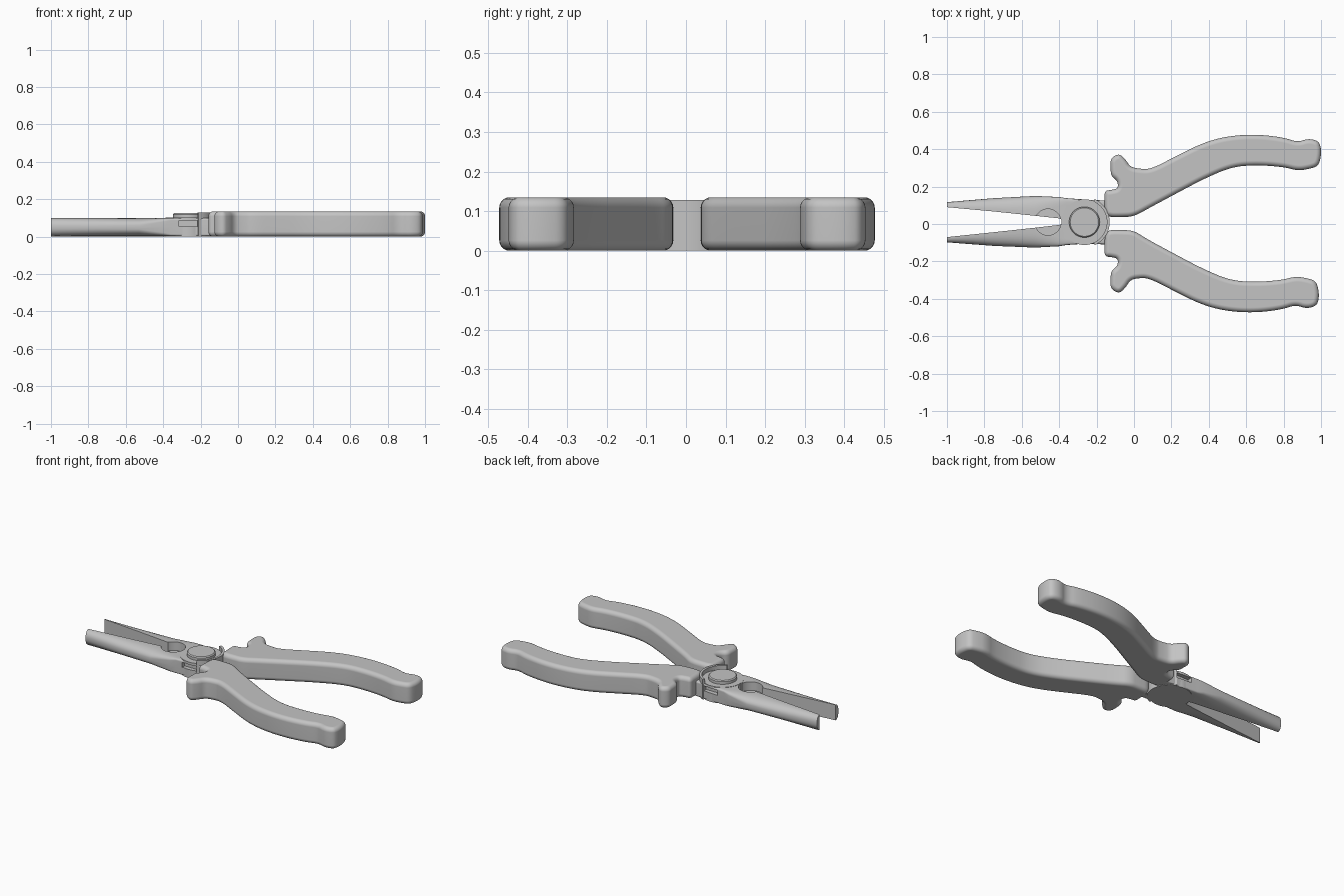
import bpy, bmesh, math
from mathutils import Vector

if "Cube" in bpy.data.objects:
    bpy.data.objects.remove(bpy.data.objects["Cube"], do_unlink=True)

grey = bpy.data.materials.new("plain grey")
grey.use_nodes = True
COLOUR = (0.55, 0.55, 0.55, 1)
grey.diffuse_color = COLOUR
grey.node_tree.nodes["Principled BSDF"].inputs["Base Color"].default_value = COLOUR

PIVOT = Vector((-0.265, 0.01))


def loft(name, rings):
    """Skin closed rings of equal length and cap both ends."""
    bm = bmesh.new()
    loops = [[bm.verts.new(p) for p in ring] for ring in rings]
    n = len(loops[0])
    for a, b in zip(loops, loops[1:]):
        for i in range(n):
            j = (i + 1) % n
            bm.faces.new((a[i], a[j], b[j], b[i]))
    bm.faces.new(loops[0])
    bm.faces.new(loops[-1])
    bmesh.ops.recalc_face_normals(bm, faces=bm.faces)
    mesh = bpy.data.meshes.new(name)
    bm.to_mesh(mesh)
    bm.free()
    mesh.materials.append(grey)
    ob = bpy.data.objects.new(name, mesh)
    bpy.context.collection.objects.link(ob)
    return ob


def activate(ob):
    bpy.ops.object.select_all(action='DESELECT')
    ob.select_set(True)
    bpy.context.view_layer.objects.active = ob


def smooth(ob):
    activate(ob)
    bpy.ops.object.shade_smooth_by_angle(angle=math.radians(35))
    mod = ob.modifiers.new("clean shading", 'WEIGHTED_NORMAL')
    mod.keep_sharp = True


def disc(name, centre, radius, z0, z1, bevel=0.0):
    def ring(r, z):
        return [(centre.x + r * math.cos(a * math.tau / 64),
                 centre.y + r * math.sin(a * math.tau / 64), z) for a in range(64)]
    rings = [ring(radius, z0), ring(radius, z1 - bevel)]
    rings.append(ring(radius - bevel, z1)) if bevel else None
    return loft(name, rings)


def box(name, x, y, z):
    return loft(name, [[(x[0], y[0], h), (x[1], y[0], h), (x[1], y[1], h), (x[0], y[1], h)]
                       for h in z])


def cut(ob, cutters):
    activate(ob)
    for c in cutters:
        c.hide_render = True
        mod = ob.modifiers.new("cut", 'BOOLEAN')
        mod.operation = 'DIFFERENCE'
        mod.solver = 'EXACT'
        mod.object = c
        bpy.ops.object.modifier_apply(modifier=mod.name)


def jaw(name, stations):
    """Flat gripping face, rounded back that squares off toward the pivot."""
    z_mid, half = 0.051, 0.049
    rings = []
    for x, y_in, y_out, power in stations:
        ring = []
        for k in range(21):
            a = math.pi * (k / 20 - 0.5)
            s, c = math.sin(a), max(math.cos(a), 0)
            t = math.copysign(abs(s) ** (2 / power), s)
            ring.append((x, y_in + (y_out - y_in) * c ** (2 / power), z_mid + half * t))
        rings.append(ring)
    return loft(name, rings)


def handle(name, outline, height=0.135, radius=0.026):
    """Rounded outline swept upward with soft top and bottom edges."""
    pts = [Vector(p) for p in outline]
    for _ in range(3):
        pts = [q for a, b in zip(pts, pts[1:] + pts[:1])
               for q in (a.lerp(b, 0.25), a.lerp(b, 0.75))]
    n = len(pts)
    area = sum(pts[i - 1].cross(pts[i]) for i in range(n))
    side = 1 if area > 0 else -1
    inward = []
    for i in range(n):
        t = (pts[(i + 1) % n] - pts[i - 1]).normalized()
        inward.append(Vector((-t.y, t.x)) * side)
    steps = [math.pi / 2 * k / 5 for k in range(6)]
    levels = [(radius * (1 - math.sin(a)), radius * (1 - math.cos(a))) for a in steps]
    levels += [(d, height - z) for d, z in reversed(levels)]
    return loft(name, [[(*(p + m * d), z) for p, m in zip(pts, inward)] for d, z in levels])


# Jaws
back_jaw = jaw("back_jaw", [
    (-1.0, 0.09, 0.117, 2.2), (-0.75, 0.067, 0.138, 2.3), (-0.53, 0.044, 0.15, 2.6),
    (-0.4, 0.03, 0.144, 7), (-0.36, 0.01, 0.138, 12), (-0.25, 0.01, 0.13, 14),
    (-0.14, 0.01, 0.125, 14)])
front_jaw = jaw("front_jaw", [
    (-1.0, -0.07, -0.098, 2.2), (-0.75, -0.044, -0.117, 2.3), (-0.53, -0.02, -0.126, 2.6),
    (-0.4, -0.005, -0.119, 7), (-0.36, 0.01, -0.112, 12), (-0.25, 0.01, -0.105, 14),
    (-0.14, 0.01, -0.11, 14)])

# Pivot joint
pivot_disc = disc("pivot_disc", PIVOT, 0.122, 0.0, 0.102)
rivet = disc("rivet", PIVOT, 0.082, 0.09, 0.125, 0.006)

# Raised collar behind the joint
arc = [math.radians(-66 + 6 * k) for k in range(23)]
collar_plan = [(PIVOT.x + r * math.cos(a), PIVOT.y + r * math.sin(a))
               for r, angles in ((0.12, arc), (0.135, arc[::-1])) for a in angles]
collar = loft("joint_collar", [[(x, y, z) for x, y in collar_plan] for z in (0.0, 0.128)])

# Round cutting pocket and the lap notches on both sides
pocket = disc("pocket_cutter", Vector((-0.46, 0.01)), 0.07, 0.045, 0.2)
notches = [box("notch_cutter", (-0.315, -0.215), y, (0.055, 0.086))
           for y in ((-0.3, -0.085), (0.105, 0.3))]
for part in (back_jaw, front_jaw):
    cut(part, [pocket] + notches)
cut(pivot_disc, notches)
for c in [pocket] + notches:
    bpy.data.objects.remove(c, do_unlink=True)

# Handles with finger guards
OUTLINE = [
    (-0.155, 0.06), (-0.158, 0.12), (-0.158, 0.178), (-0.12, 0.182), (-0.085, 0.19),
    (-0.088, 0.23), (-0.122, 0.255), (-0.126, 0.30), (-0.126, 0.35), (-0.08, 0.378),
    (-0.045, 0.345), (-0.02, 0.305), (0.03, 0.295), (0.09, 0.293), (0.22, 0.36),
    (0.37, 0.435), (0.50, 0.47), (0.65, 0.48), (0.80, 0.463), (0.875, 0.437),
    (0.93, 0.457), (0.985, 0.445), (1.0, 0.41), (1.0, 0.36), (0.985, 0.31),
    (0.94, 0.295), (0.875, 0.285), (0.80, 0.305), (0.67, 0.315), (0.53, 0.308),
    (0.38, 0.245), (0.22, 0.16), (0.08, 0.085), (0.0, 0.04), (-0.07, 0.037),
    (-0.135, 0.037)]
back_handle = handle("back_handle", OUTLINE)
front_handle = handle("front_handle", [(x - 0.012 * (x > 0), 0.005 - y) for x, y in OUTLINE])

for part in (back_jaw, front_jaw, pivot_disc, rivet, collar, back_handle, front_handle):
    smooth(part)
